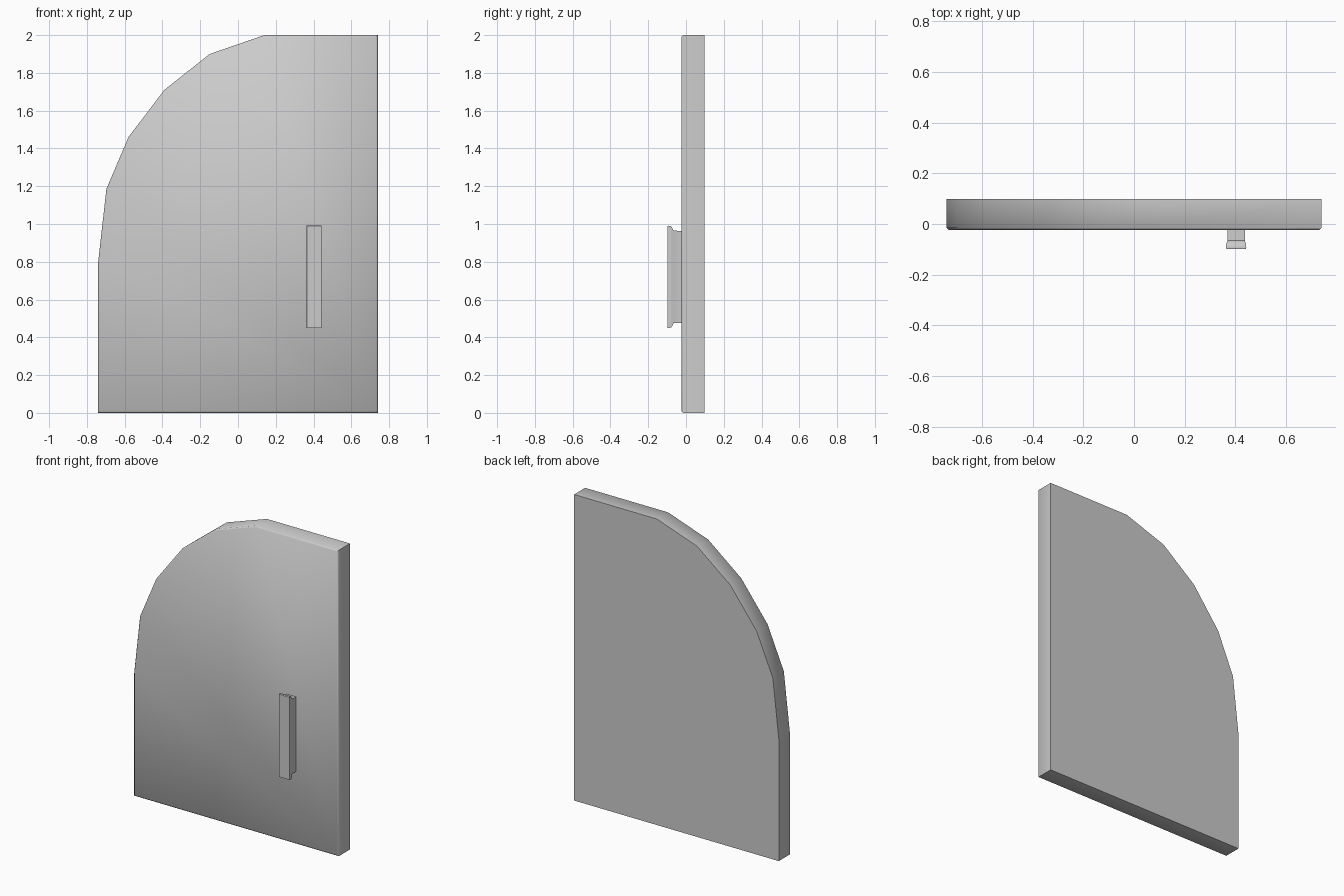
import bpy, bmesh, math

if "Cube" in bpy.data.objects:
    bpy.data.objects.remove(bpy.data.objects["Cube"])


def loft(name, rings, angle):
    """Skin a closed solid through rings of (x, y, z) points."""
    bm = bmesh.new()
    vr = [[bm.verts.new(p) for p in ring] for ring in rings]
    n = len(vr[0])
    for a, b in zip(vr, vr[1:]):
        for i in range(n):
            j = (i + 1) % n
            bm.faces.new((a[i], a[j], b[j], b[i]))
    bm.faces.new(vr[0])
    bm.faces.new(vr[-1])
    bmesh.ops.recalc_face_normals(bm, faces=bm.faces)
    me = bpy.data.meshes.new(name)
    bm.to_mesh(me)
    bm.free()
    ob = bpy.data.objects.new(name, me)
    bpy.context.collection.objects.link(ob)
    bpy.ops.object.select_all(action='DESELECT')
    ob.select_set(True)
    bpy.context.view_layer.objects.active = ob
    bpy.ops.object.shade_smooth_by_angle(angle=math.radians(angle))
    return ob


# door slab: half-arched outline with a slim chamfer around the front
outline = [(-0.74, 0), (0.74, 0), (0.74, 2.0), (0.14, 2.0), (-0.15, 1.9),
           (-0.39, 1.71), (-0.58, 1.46), (-0.697, 1.185), (-0.74, 0.8)]


def inset(points, d):
    """Offset a counter-clockwise outline inwards by d."""
    out = []
    n = len(points)
    for i, (x, z) in enumerate(points):
        (px, pz), (nx, nz) = points[i - 1], points[(i + 1) % n]
        a = math.atan2(z - pz, x - px)
        b = math.atan2(nz - z, nx - x)
        half = ((b - a + math.pi) % (2 * math.pi) - math.pi) / 2
        r = d / math.cos(half)
        out.append((x - r * math.sin(a + half), z + r * math.cos(a + half)))
    return out


loft("door_panel",
     [[(x, y, z) for x, z in inset(outline, d)]
      for y, d in ((0.099, 0), (-0.015, 0), (-0.023, 0.008))], 50)


# pull handle: wide grip plate stepping in to a narrower mounting neck
def rect(y, hx, hz, cx=0.403, cz=0.72):
    return [(cx + sx * hx, y, cz + sz * hz)
            for sx, sz in ((-1, -1), (1, -1), (1, 1), (-1, 1))]


loft("handle",
     [rect(-0.098, 0.038, 0.27), rect(-0.094, 0.04, 0.271),
      rect(-0.078, 0.039, 0.268), rect(-0.065, 0.034, 0.245),
      rect(-0.02, 0.034, 0.243)], 50)
